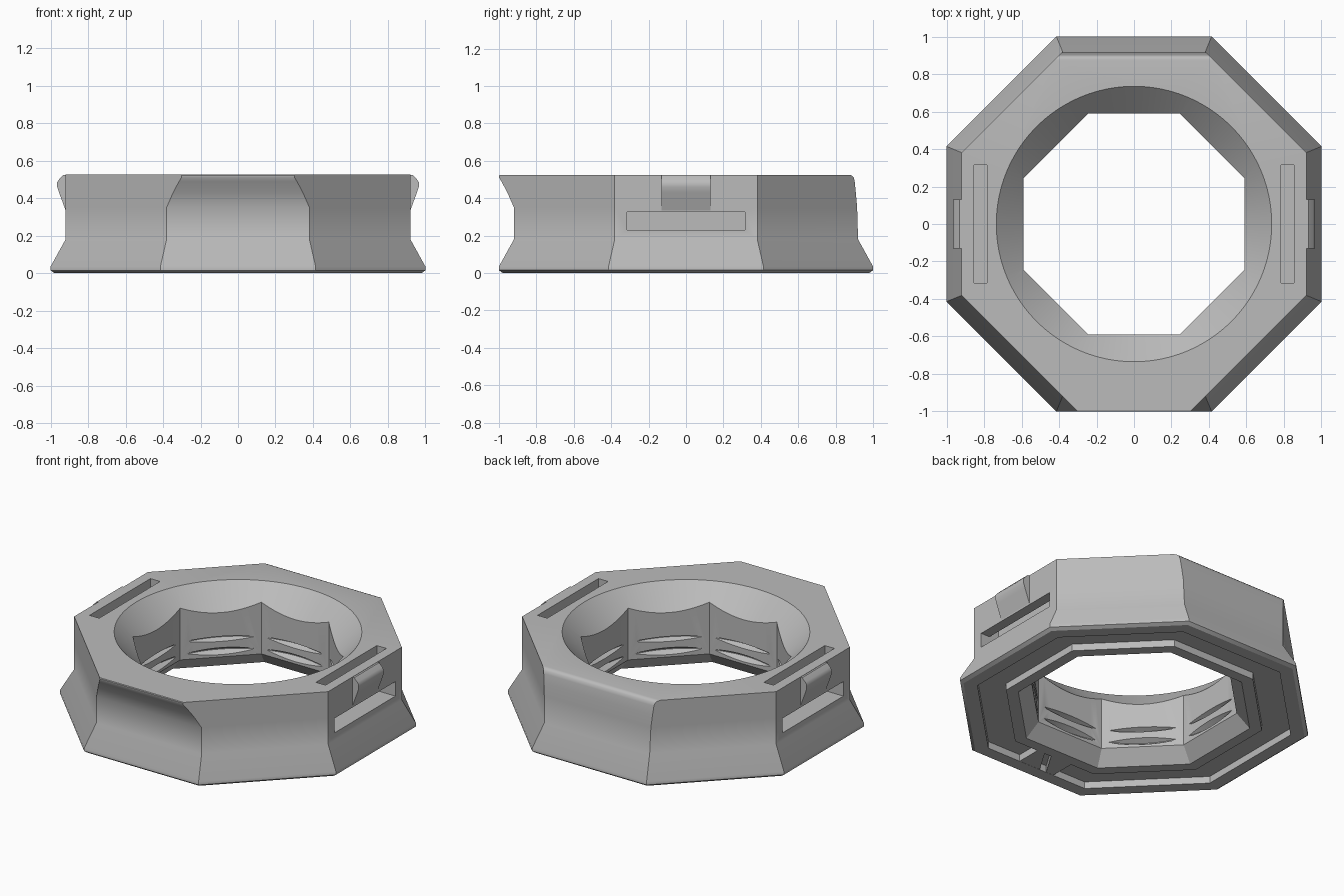
import bpy, bmesh, math
from mathutils import Vector

old = bpy.data.objects.get("Cube")
if old:
    bpy.data.objects.remove(old, do_unlink=True)

grey = bpy.data.materials.new("matte_grey")
grey.use_nodes = True
grey.diffuse_color = (0.5, 0.5, 0.5, 1)
grey.node_tree.nodes["Principled BSDF"].inputs["Base Color"].default_value = (0.5, 0.5, 0.5, 1)

TOP = 0.525
FRONT, BACK = 6, 2          # octagon sides, counted anticlockwise from +x


def loft(name, rings, cyclic=False):
    """Skin a list of equal-length point rings; cap the ends unless cyclic."""
    bm = bmesh.new()
    loops = [[bm.verts.new(p) for p in ring] for ring in rings]
    n = len(loops[0])
    pairs = list(zip(loops, loops[1:]))
    if cyclic:
        pairs.append((loops[-1], loops[0]))
    else:
        bm.faces.new(loops[0])
        bm.faces.new(loops[-1])
    for a, b in pairs:
        for i in range(n):
            j = (i + 1) % n
            bm.faces.new((a[i], a[j], b[j], b[i]))
    bmesh.ops.recalc_face_normals(bm, faces=bm.faces)
    mesh = bpy.data.meshes.new(name)
    bm.to_mesh(mesh)
    bm.free()
    mesh.materials.append(grey)
    ob = bpy.data.objects.new(name, mesh)
    bpy.context.collection.objects.link(ob)
    return ob


def octagon(z, d, front=None, back=None):
    """Corners of an octagon whose sides lie at distance d from the axis."""
    dist = [d] * 8
    dist[FRONT] = front or d
    dist[BACK] = back or d
    pts = []
    for i in range(8):
        a, b = math.radians(45 * i), math.radians(45 * (i + 1))
        p, q = dist[i], dist[(i + 1) % 8]
        s = math.sin(b - a)
        pts.append(Vector(((p * math.sin(b) - q * math.sin(a)) / s,
                           (q * math.cos(a) - p * math.cos(b)) / s, z)))
    return pts


def lathe(name, profile, n=96):
    return loft(name, [[Vector((r * math.cos(math.tau * i / n), r * math.sin(math.tau * i / n), z))
                        for i in range(n)] for r, z in profile])


def side_prism(name, profile, half, side):
    """Extrude an x-z profile along y, on the left (+1) or right (-1) side."""
    return loft(name, [[Vector((side * x, y, z)) for x, z in profile] for y in (-half, half)])


def activate(ob):
    bpy.ops.object.select_all(action='DESELECT')
    ob.select_set(True)
    bpy.context.view_layer.objects.active = ob


def cut(ob, cutter):
    activate(ob)
    mod = ob.modifiers.new("cut", 'BOOLEAN')
    mod.operation, mod.solver, mod.object = 'DIFFERENCE', 'EXACT', cutter
    bpy.ops.object.modifier_apply(modifier=mod.name)
    bpy.data.objects.remove(cutter, do_unlink=True)


def smooth(ob, degrees=34):
    activate(ob)
    bpy.ops.object.shade_smooth_by_angle(angle=math.radians(degrees))


# Ring body: flared foot, flared front, rounded back, straight octagonal bore
outer = [octagon(0, 0.98), octagon(0.015, 1), octagon(0.035, 1), octagon(0.18, 0.92),
         octagon(0.35, 0.92, 0.92, 0.915), octagon(0.43, 0.92, 0.955, 0.908),
         octagon(0.49, 0.92, 0.987, 0.902), octagon(0.51, 0.92, 0.999, 0.897),
         octagon(0.52, 0.92, 1, 0.888), octagon(TOP, 0.92, 0.997, 0.875)]
bore = [octagon(TOP, 0.59), octagon(0.09, 0.59), octagon(0, 0.665)]
groove = [octagon(0, 0.735), octagon(0.045, 0.735), octagon(0.045, 0.9), octagon(0, 0.9)]
body = loft("ring_body", outer + bore + groove, cyclic=True)

# Conical seat opening at the top of the bore
cut(body, lathe("seat_cutter", [(0.51, 0.3), (0.735, TOP), (0.81, 0.6)]))

# Two round V-grooves that leave lens-shaped slits in the bore walls
for z, h in ((0.208, 0.03), (0.128, 0.042)):
    cut(body, lathe("slit_cutter", [(0.56, z - h), (0.623, z - 0.002),
                                    (0.623, z + 0.002), (0.56, z + h)]))

# L-shaped strap channels and rounded lugs on both sides
channel = [(0.785, 0.23), (1.1, 0.23), (1.1, 0.325), (0.855, 0.325), (0.855, 0.6), (0.785, 0.6)]
lug = [(0.9, 0.335), (0.92, 0.335), (0.94, 0.39), (0.955, 0.43), (0.965, 0.46),
       (0.965, 0.485), (0.955, 0.5), (0.932, TOP - 0.002), (0.9, TOP - 0.002)]
for side, word in ((1, "left"), (-1, "right")):
    cut(body, side_prism("channel_cutter", channel, 0.315, side))
    smooth(side_prism(word + "_lug", lug, 0.13, side))
smooth(body)

# Bridge across the underside groove, split by a slanted slot
for side, word in ((1, "left"), (-1, "right")):
    plan = [(side * 0.13, -0.9), (side * 0.13, -0.735),
            (side * 0.025 + 0.05, -0.735), (side * 0.025 - 0.05, -0.9)]
    loft(word + "_groove_bridge", [[Vector((x, y, z)) for x, y in plan] for z in (0.001, 0.05)])
